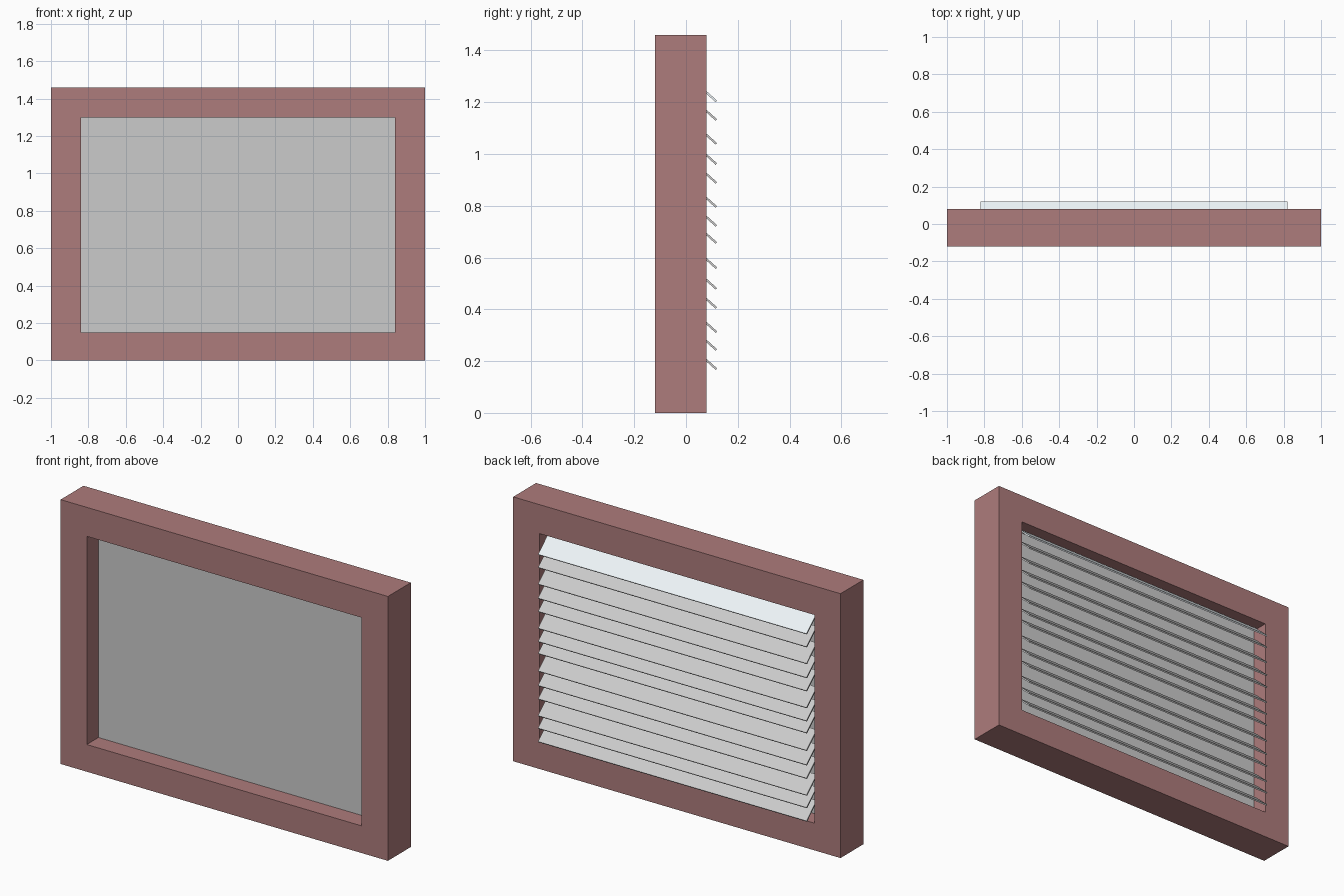
import bpy
import math
from mathutils import Matrix, Vector

if "Cube" in bpy.data.objects:
    bpy.data.objects.remove(bpy.data.objects["Cube"])


def material(name, rgb):
    mat = bpy.data.materials.new(name)
    mat.diffuse_color = (*rgb, 1)
    mat.use_nodes = True
    mat.node_tree.nodes["Principled BSDF"].inputs["Base Color"].default_value = mat.diffuse_color
    return mat


def mesh_object(name, verts, faces, mat=None):
    mesh = bpy.data.meshes.new(name)
    mesh.from_pydata(verts, [], faces)
    obj = bpy.data.objects.new(name, mesh)
    bpy.context.collection.objects.link(obj)
    if mat:
        mesh.materials.append(mat)
    return obj


def box(name, center, size, tilt=0, mat=None):
    rot = Matrix.Rotation(tilt, 3, 'X')
    verts = [Vector(center) + rot @ Vector((x * size[0] / 2, y * size[1] / 2, z * size[2] / 2))
             for x in (-1, 1) for y in (-1, 1) for z in (-1, 1)]
    faces = [(0, 1, 3, 2), (4, 6, 7, 5), (0, 4, 5, 1), (2, 3, 7, 6), (0, 2, 6, 4), (1, 5, 7, 3)]
    return mesh_object(name, verts, faces, mat)


wood = material("frame_red_brown", (0.42, 0.2, 0.2))
pale = material("pale_slat", (0.86, 0.92, 0.95))

# Frame: a rectangular ring from y = -0.12 to 0.08
Y0, Y1 = -0.12, 0.08
outer = [(-1, 0), (1, 0), (1, 1.46), (-1, 1.46)]
inner = [(-0.84, 0.15), (0.84, 0.15), (0.84, 1.3), (-0.84, 1.3)]
verts = [(x, y, z) for y in (Y0, Y1) for ring in (outer, inner) for x, z in ring]
faces = []
for i in range(4):
    j = (i + 1) % 4
    faces += [(i, j, 4 + j, 4 + i),               # front
              (8 + j, 8 + i, 12 + i, 12 + j),     # back
              (j, i, 8 + i, 8 + j),               # outer wall
              (4 + i, 4 + j, 12 + j, 12 + i)]     # opening wall
mesh_object("window_frame", verts, faces, wood)

# Pane set in the middle of the opening
box("window_pane", (0, -0.015, 0.725), (1.68, 0.006, 1.15))

# Tilted slats, placed by the height of their lower outer edge
tilt = math.radians(42)
length, thick = 0.12, 0.008
reach_y = (length * math.cos(tilt) + thick * math.sin(tilt)) / 2
reach_z = (length * math.sin(tilt) + thick * math.cos(tilt)) / 2
tips = [1.2, 1.128, 1.036, 0.958, 0.885, 0.792, 0.719,
        0.653, 0.556, 0.476, 0.402, 0.309, 0.24, 0.166]
for n, z in enumerate(tips):
    box(f"slat_{n + 1}", (0, 0.12 - reach_y, z + reach_z), (1.64, length, thick),
        -tilt, pale if n == 0 else None)
